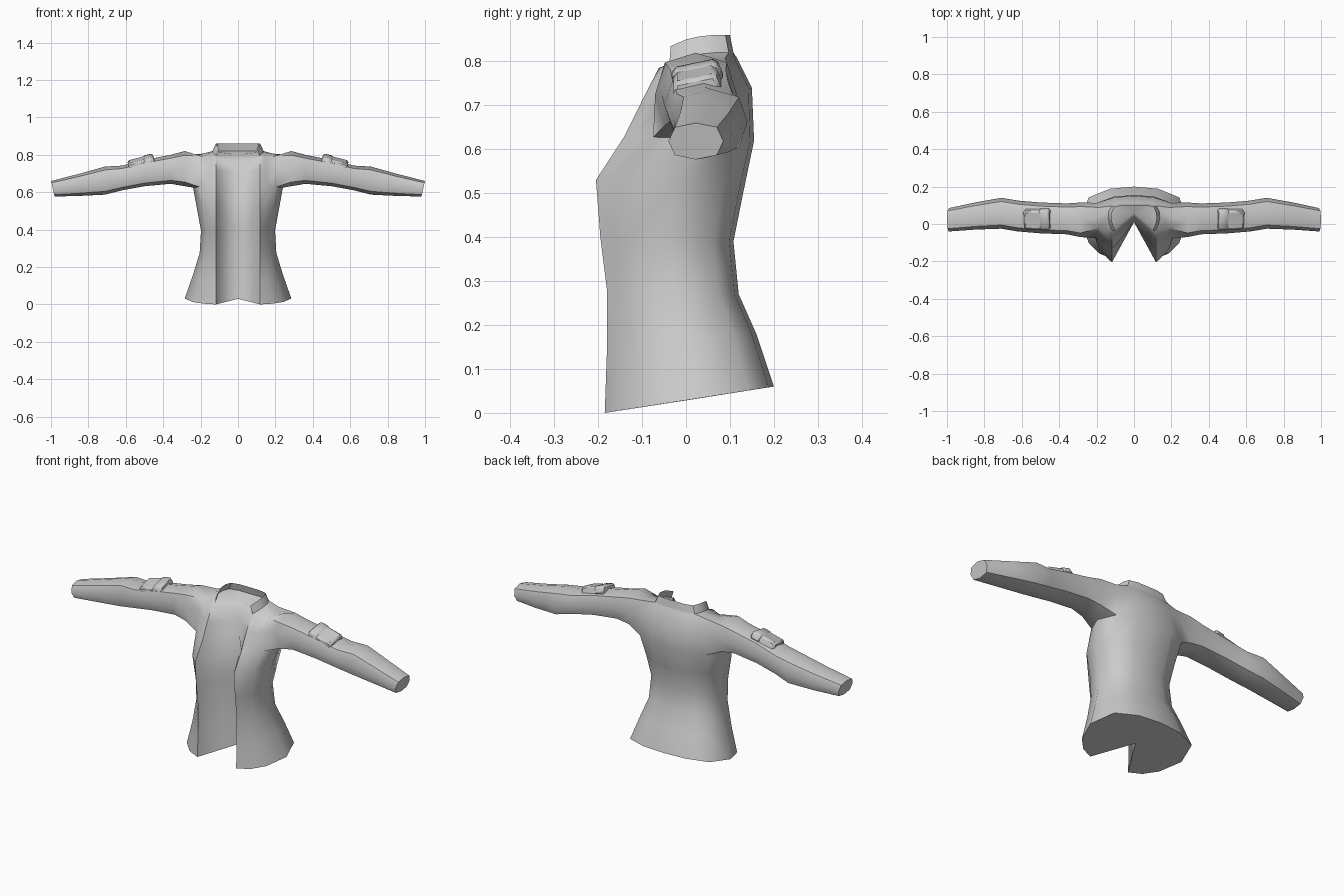
import bpy, bmesh, math
from mathutils import Vector, Matrix

cube = bpy.data.objects.get("Cube")
if cube:
    bpy.data.objects.remove(cube, do_unlink=True)

cloth = bpy.data.materials.new("grey_cloth")
cloth.use_nodes = True
GREY = (0.6, 0.6, 0.6, 1)
cloth.diffuse_color = GREY
cloth.node_tree.nodes["Principled BSDF"].inputs["Base Color"].default_value = GREY


def finish(name, bm, angle):
    """Turn a left half into a smooth object mirrored across x."""
    bmesh.ops.recalc_face_normals(bm, faces=bm.faces)
    mesh = bpy.data.meshes.new(name)
    bm.to_mesh(mesh)
    bm.free()
    mesh.materials.append(cloth)
    for p in mesh.polygons:
        p.use_smooth = True
    mesh.set_sharp_from_angle(angle=math.radians(angle))
    obj = bpy.data.objects.new(name, mesh)
    bpy.context.collection.objects.link(obj)
    mirror = obj.modifiers.new("mirror", 'MIRROR')
    mirror.use_clip = True
    return obj


# Torso levels: front z, back z, front y, back y, half width, fold y, fold z
levels = [
    (0.00, 0.06, -0.185, 0.200, 0.285, 0.01, 0.03),
    (0.14, 0.18, -0.180, 0.160, 0.240, 0.01, 0.15),
    (0.28, 0.27, -0.180, 0.120, 0.205, 0.01, 0.28),
    (0.40, 0.39, -0.195, 0.108, 0.198, 0.01, 0.40),
    (0.53, 0.50, -0.205, 0.130, 0.220, 0.01, 0.53),
    (0.63, 0.62, -0.140, 0.155, 0.240, 0.01, 0.63),
    (0.715, 0.74, -0.098, 0.150, 0.235, 0.02, 0.71),
    (0.785, 0.81, -0.062, 0.115, 0.220, 0.04, 0.77),
]
# Columns round the body: share of half width, share of depth
columns = [(0.65, 0.07), (0.85, 0.22), (1, 0.52), (0.85, 0.85), (0.45, 0.97), (0, 1)]
# Collar rim from front corner to centre back
rim = [(0.10, -0.035, 0.835), (0.115, 0, 0.85), (0.12, 0.03, 0.857), (0.118, 0.06, 0.86),
       (0.105, 0.09, 0.86), (0.06, 0.10, 0.86), (0, 0.10, 0.86)]

bm = bmesh.new()
rows = []
for zf, zb, yf, yb, w, fold_y, fold_z in levels:
    row = [(0, fold_y, fold_z), (0.118, yf, zf)]
    row += [(w * a, yf + b * (yb - yf), zf + b * (zb - zf)) for a, b in columns]
    rows.append([bm.verts.new(p) for p in row])
base = [(0, 0.06, 0.80)] + [(x * 1.15, y * 1.08, z - 0.04) for x, y, z in rim]
rows.append([bm.verts.new(p) for p in base])

# Torso skin, leaving the armhole open
HOLE_LOW, HOLE_MID, HOLE_TOP = 5, 6, 7
for r in range(len(rows) - 1):
    for c in range(7):
        if r in (HOLE_LOW, HOLE_MID) and c in (3, 4):
            continue
        bm.faces.new((rows[r][c], rows[r][c + 1], rows[r + 1][c + 1], rows[r + 1][c]))
bm.verts.remove(rows[HOLE_MID][4])
bm.faces.new(rows[0])

# Neck floor and standing collar
top = rows[-1]
collar = [bm.verts.new(p) for p in rim]
for c in range(1, 7):
    bm.faces.new((top[0], top[c], top[c + 1]))
    bm.faces.new((top[c], top[c + 1], collar[c], collar[c - 1]))

# Sleeve rings: x, front y, back y, bottom z, top z
sleeve = [
    (0.285, -0.070, 0.115, 0.632, 0.820),
    (0.36, -0.055, 0.110, 0.645, 0.800),
    (0.50, -0.050, 0.115, 0.632, 0.772),
    (0.62, -0.040, 0.125, 0.610, 0.742),
    (0.71, -0.025, 0.140, 0.587, 0.737),
    (0.85, -0.030, 0.115, 0.580, 0.698),
    (0.99, -0.040, 0.085, 0.577, 0.660),
]
low, mid, high = rows[HOLE_LOW], rows[HOLE_MID], rows[HOLE_TOP]
last = [low[4], low[3], mid[3], high[3], high[4], high[5], mid[5], low[5]]
for x, y0, y1, z0, z1 in sleeve:
    ring = []
    for i in range(8):
        a = i * math.pi / 4
        k = 1.08 if i % 2 else 1
        lean = -0.01 * math.cos(a) if x > 0.9 else 0
        ring.append(bm.verts.new((x + lean, (y0 + y1) / 2 - k * math.sin(a) * (y1 - y0) / 2,
                                  (z0 + z1) / 2 - k * math.cos(a) * (z1 - z0) / 2)))
    for i in range(8):
        j = (i + 1) % 8
        bm.faces.new((last[i], last[j], ring[j], ring[i]))
    last = ring
bm.faces.new(last)
finish("jacket", bm, 50)


def pouch_part(name, centre, size, taper):
    """Rounded block lying along the slope of the upper sleeve."""
    bm = bmesh.new()
    bmesh.ops.create_cube(bm, size=1)
    for v in bm.verts:
        if v.co.z > 0:
            v.co.y *= taper
            v.co.x *= 0.92
    bmesh.ops.scale(bm, vec=size, verts=bm.verts)
    bmesh.ops.bevel(bm, geom=bm.edges[:], offset=0.009, segments=1, affect='EDGES')
    turn = Matrix.Rotation(math.radians(14), 4, 'Y') @ Matrix.Rotation(math.radians(12), 4, 'X')
    bmesh.ops.transform(bm, matrix=Matrix.Translation(Vector(centre)) @ turn, verts=bm.verts)
    finish(name, bm, 40)


# Sleeve pouches with a raised flap
pouch_part("sleeve_pouch", (0.523, 0.024, 0.753), (0.135, 0.115, 0.05), 0.85)
pouch_part("pouch_flap", (0.477, 0.024, 0.771), (0.06, 0.12, 0.045), 0.85)
